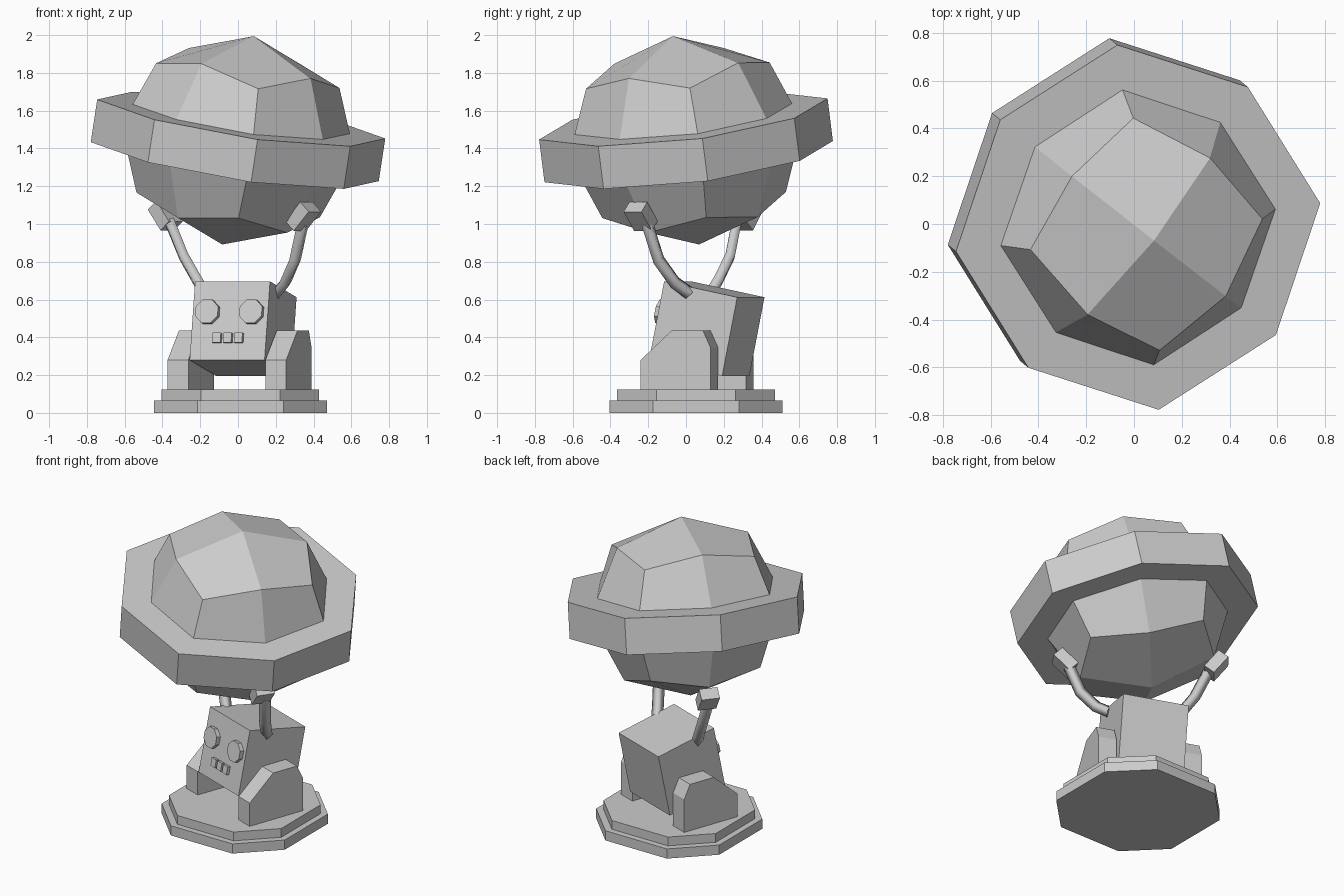
import bpy, bmesh
from math import radians, cos, sin
from mathutils import Matrix, Vector

if "Cube" in bpy.data.objects:
    bpy.data.objects.remove(bpy.data.objects["Cube"])


def add_mesh(name, verts, faces, matrix=Matrix()):
    bm = bmesh.new()
    vs = [bm.verts.new(matrix @ Vector(v)) for v in verts]
    for f in faces:
        bm.faces.new([vs[i] for i in f])
    bmesh.ops.recalc_face_normals(bm, faces=bm.faces)
    me = bpy.data.meshes.new(name)
    bm.to_mesh(me)
    bm.free()
    ob = bpy.data.objects.new(name, me)
    bpy.context.collection.objects.link(ob)
    return ob


def prism(name, outline, to_3d, lo, hi, matrix=Matrix()):
    """Extrude a 2D outline between lo and hi; to_3d places (a, b, depth)."""
    n = len(outline)
    verts = [to_3d(a, b, d) for d in (lo, hi) for a, b in outline]
    faces = [range(n), range(n, 2 * n)]
    faces += [(i, (i + 1) % n, n + (i + 1) % n, n + i) for i in range(n)]
    return add_mesh(name, verts, faces, matrix)


def box(name, size, matrix):
    x, y, z = (s / 2 for s in size)
    return prism(name, [(-x, -y), (x, -y), (x, y), (-x, y)],
                 lambda a, b, d: (a, b, d), -z, z, matrix)


# Two-tier base: squares with cut corners
for name, h, lo, hi in (("base_lower", 0.457, 0, 0.065), ("base_upper", 0.417, 0.065, 0.124)):
    k = h / 2
    outline = [(h, -k), (h, k), (k, h), (-k, h), (-h, k), (-h, -k), (-k, -h), (k, -h)]
    prism(name, outline, lambda a, b, d: (a, b, d), lo, hi, Matrix.Translation((0.013, 0.053, 0)))

# Robot frame: turned on the base, body leaning back
robot = Matrix.Translation((0.027, 0.11, 0)) @ Matrix.Rotation(radians(-20), 4, 'Z')
body = robot @ Matrix.Translation((0, 0, 0.446)) @ Matrix.Rotation(radians(-11.5), 4, 'X')
box("body", (0.422, 0.42, 0.425), body)

# Feet: side profile extruded across
foot = [(-0.251, 0.122), (-0.251, 0.28), (-0.077, 0.435), (0.1, 0.435), (0.143, 0.345), (0.143, 0.122)]
for side, s in (("left", -1), ("right", 1)):
    prism(side + "_foot", foot, lambda a, b, d: (d, a, b), s * 0.217, s * 0.334, robot)

# Eyes: octagonal discs on the front face
octagon = [(0.068 * cos(radians(22.5 + 45 * i)), 0.068 * sin(radians(22.5 + 45 * i))) for i in range(8)]
for side, s in (("left", -1), ("right", 1)):
    prism(side + "_eye", octagon, lambda a, b, d: (a + s * 0.124, d, b + 0.046), -0.238, -0.2, body)

# Teeth
for i in (-1, 0, 1):
    box("tooth", (0.046, 0.035, 0.052), body @ Matrix.Translation((i * 0.061, -0.213, -0.095)))

# Arms: four-sided bent tubes, with flat hands lying against the globe
centre = Vector((0, 0, 1.443))
arms = {
    "right": ([(0.205, 0.015, 0.635), (0.25, -0.06, 0.69), (0.302, -0.145, 0.81), (0.343, -0.205, 1.0)],
              (0.345, -0.24, 1.04)),
    "left": ([(-0.175, 0.13, 0.635), (-0.215, 0.17, 0.7), (-0.288, 0.233, 0.83), (-0.365, 0.27, 1.02)],
             (-0.385, 0.32, 1.045)),
}
for side, (path, hand) in arms.items():
    cu = bpy.data.curves.new(side + "_arm", 'CURVE')
    cu.dimensions = '3D'
    cu.bevel_depth = 0.036
    cu.bevel_resolution = 0
    cu.use_fill_caps = True
    sp = cu.splines.new('POLY')
    sp.points.add(len(path) - 1)
    for p, co in zip(sp.points, path):
        p.co = (*co, 1)
    bpy.context.collection.objects.link(bpy.data.objects.new(side + "_arm", cu))

    normal = (Vector(hand) - centre).normalized()
    across = Vector((0, 0, 1)).cross(normal).normalized()
    axes = Matrix((across, normal.cross(across), normal)).transposed().to_4x4()
    box(side + "_hand", (0.115, 0.14, 0.075), Matrix.Translation(hand) @ axes)

# Ringed globe: a rounded cube whose equator is pushed out into a thick belt
axis = Vector((0.149, -0.123, 0.98)).normalized()
tilt = (Matrix.Translation(centre) @ Vector((0, 0, 1)).rotation_difference(axis).to_matrix().to_4x4()
        @ Matrix.Rotation(radians(7), 4, 'Z'))
# each loop: (radius, height) at even corners, then at odd corners
loops = [((0.494, -0.349), (0.416, -0.416)), ((0.585, -0.115), (0.558, -0.115)),
         ((0.776, -0.115), (0.746, -0.115)), ((0.776, 0.115), (0.746, 0.115)),
         ((0.585, 0.115), (0.558, 0.115)), ((0.494, 0.349), (0.416, 0.416))]
verts, faces = [], []
for loop in loops:
    for i in range(8):
        r, h = loop[i % 2]
        a = radians(45 * i)
        verts.append((r * cos(a), r * sin(a), h))
for k in range(len(loops) - 1):
    for i in range(8):
        j = (i + 1) % 8
        faces.append((8 * k + i, 8 * k + j, 8 * k + 8 + j, 8 * k + 8 + i))
for start, h in ((0, -0.562), (40, 0.562)):
    verts.append((0, 0, h))
    pole = len(verts) - 1
    for i in (0, 2, 4, 6):
        faces.append((pole, start + (i - 1) % 8, start + i, start + i + 1))
globe = add_mesh("ringed_globe", verts, faces, tilt)
bpy.context.view_layer.objects.active = globe
globe.select_set(True)
bpy.ops.object.shade_smooth_by_angle(angle=radians(30))
